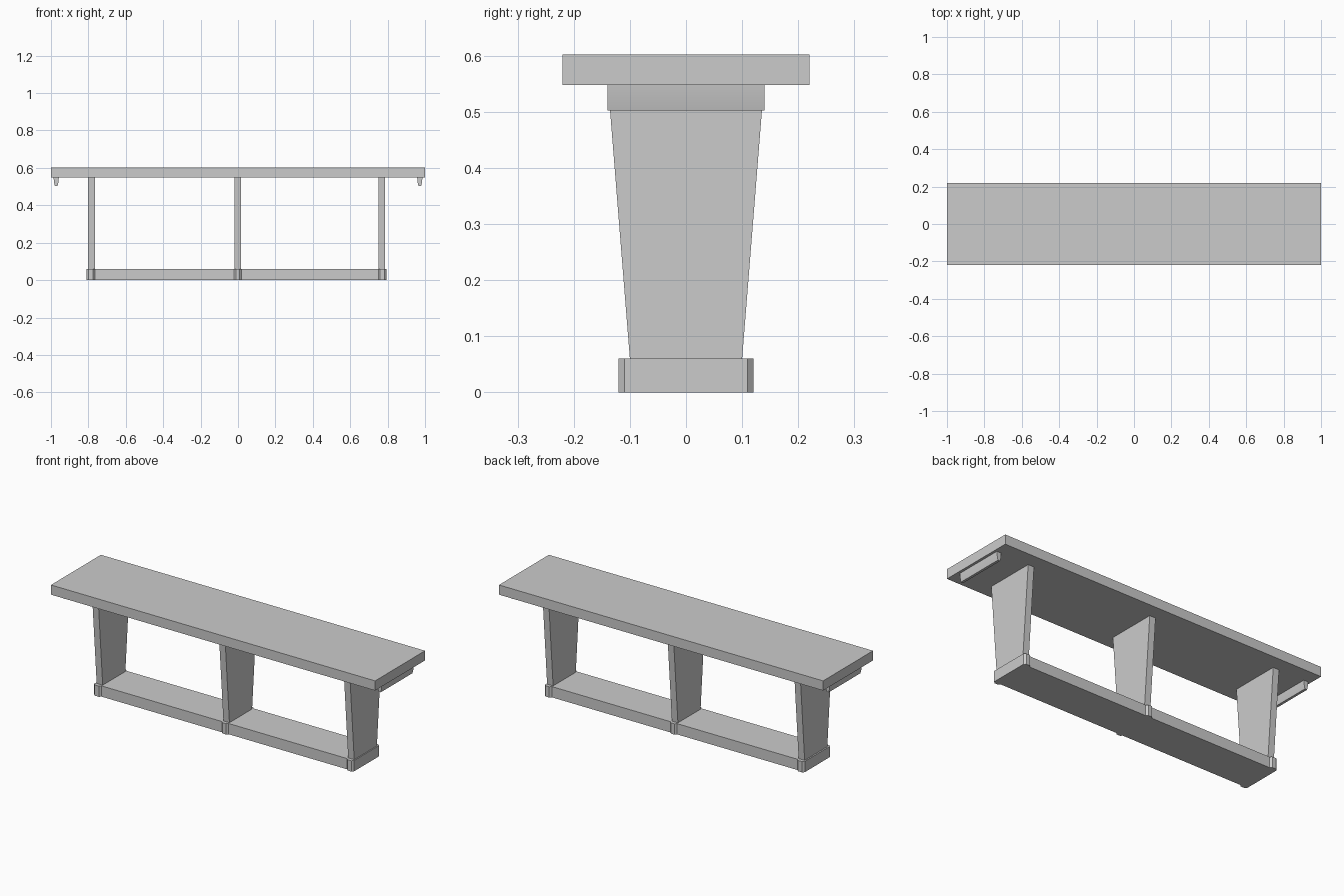
import bpy, bmesh
from mathutils import Vector

if "Cube" in bpy.data.objects:
    bpy.data.objects.remove(bpy.data.objects["Cube"])


def prism(name, profile, axis, lo, hi):
    """Extrude a closed 2D profile along axis ('x': yz, 'y': xz, 'z': xy)."""
    place = {'x': lambda a, b, t: (t, a, b),
             'y': lambda a, b, t: (a, t, b),
             'z': lambda a, b, t: (a, b, t)}[axis]
    bm = bmesh.new()
    face = bm.faces.new([bm.verts.new(place(a, b, lo)) for a, b in profile])
    out = bmesh.ops.extrude_face_region(bm, geom=[face])
    moved = [v for v in out['geom'] if isinstance(v, bmesh.types.BMVert)]
    bmesh.ops.translate(bm, verts=moved, vec=Vector(place(0, 0, hi - lo)))
    bmesh.ops.recalc_face_normals(bm, faces=bm.faces)
    mesh = bpy.data.meshes.new(name)
    bm.to_mesh(mesh)
    bm.free()
    obj = bpy.data.objects.new(name, mesh)
    bpy.context.collection.objects.link(obj)
    return obj


def rect(a, b):
    return [(-a, -b), (a, -b), (a, b), (-a, b)]


SEAT_BOTTOM, SEAT_TOP, BASE_TOP = 0.548, 0.602, 0.06

# Seat slab
prism("seat", rect(1.0, 0.22), 'z', SEAT_BOTTOM, SEAT_TOP)

# Low plinth running the length of the bench
base = [(-0.79, -0.11), (0.775, -0.11), (0.775, 0.11), (-0.79, 0.11)]
prism("base_plinth", base, 'z', 0, BASE_TOP)

# Tapered slab legs, wider at the top
leg = [(-0.10, BASE_TOP), (0.10, BASE_TOP),
       (0.139, SEAT_BOTTOM), (-0.139, SEAT_BOTTOM)]
for side, x0, x1 in (("left", -0.802, -0.765),
                     ("middle", -0.02, 0.017),
                     ("right", 0.75, 0.787)):
    prism(side + "_leg", leg, 'x', x0, x1)

# Foot blocks with chamfered corners, standing proud of the plinth
c = 0.01
for side, x0, x1 in (("left", -0.81, -0.765),
                     ("middle", -0.022, 0.019),
                     ("right", 0.75, 0.793)):
    foot = [(x0, -0.12 + c), (x0 + c, -0.12), (x1 - c, -0.12), (x1, -0.12 + c),
            (x1, 0.12 - c), (x1 - c, 0.12), (x0 + c, 0.12), (x0, 0.12 - c)]
    prism(side + "_foot", foot, 'z', 0, BASE_TOP)

# Tapered cleats under the seat ends
for side, x in (("left", -0.972), ("right", 0.972)):
    cleat = [(x - 0.014, SEAT_BOTTOM), (x - 0.012, 0.525), (x - 0.007, 0.502),
             (x + 0.007, 0.502), (x + 0.012, 0.525), (x + 0.014, SEAT_BOTTOM)]
    obj = prism(side + "_cleat", cleat, 'y', -0.14, 0.14)
    bpy.ops.object.select_all(action='DESELECT')
    obj.select_set(True)
    bpy.context.view_layer.objects.active = obj
    bpy.ops.object.shade_smooth_by_angle()
